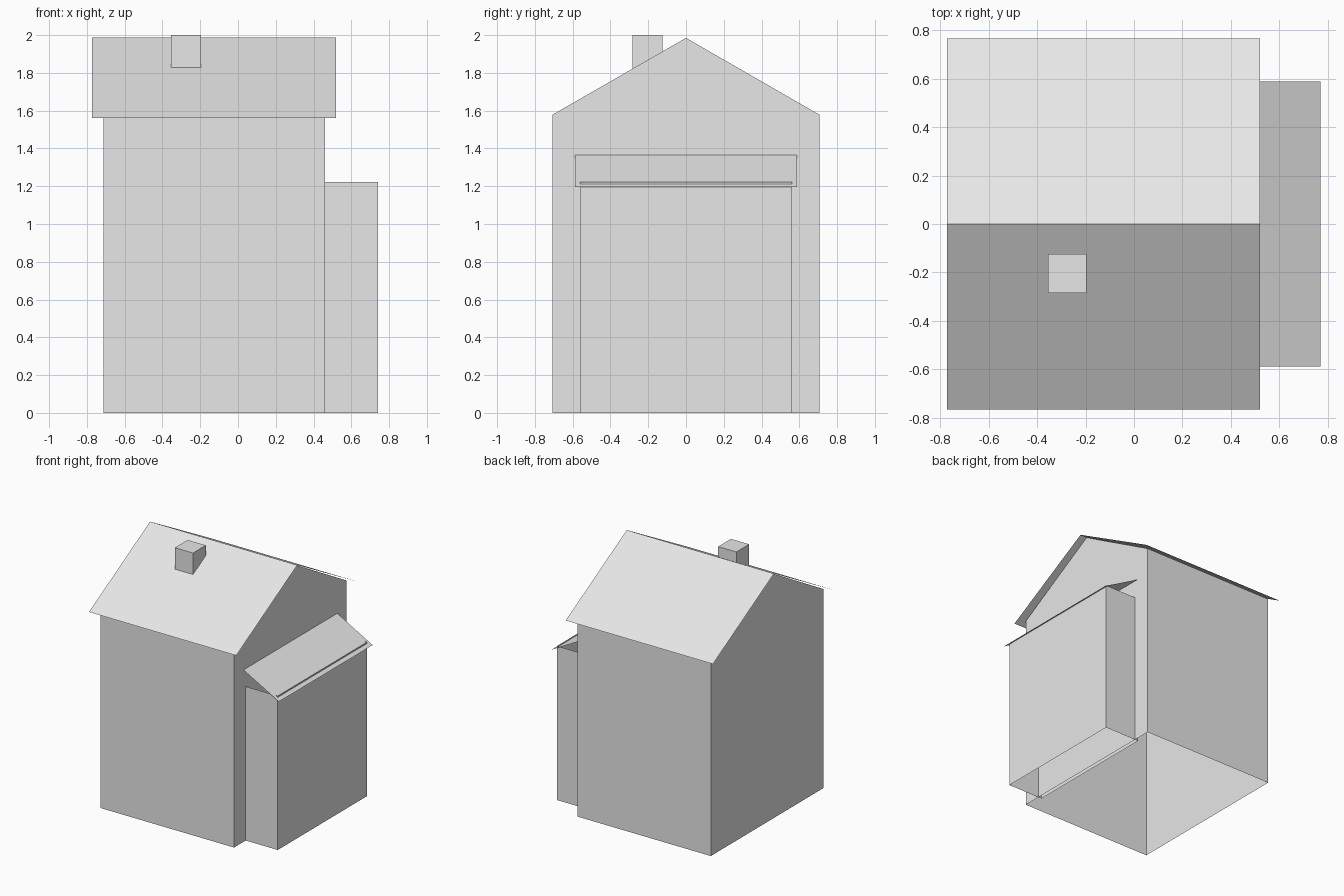
import bpy
import bmesh

# Remove the default cube
cube = bpy.data.objects.get("Cube")
if cube:
    bpy.data.objects.remove(cube, do_unlink=True)

# Single light grey paint
GREY = (0.8, 0.8, 0.8, 1.0)
paint = bpy.data.materials.new("light_grey")
paint.use_nodes = True
paint.diffuse_color = GREY
paint.node_tree.nodes["Principled BSDF"].inputs["Base Color"].default_value = GREY


def finish(name, bm):
    """Turn a bmesh into a flat shaded object."""
    mesh = bpy.data.meshes.new(name)
    bm.normal_update()
    bm.to_mesh(mesh)
    bm.free()
    mesh.materials.append(paint)
    obj = bpy.data.objects.new(name, mesh)
    bpy.context.collection.objects.link(obj)
    return obj


def walls(name, x0, x1, half_y, top, y_mid=0.0, base=0.0, peak=None, cap=False):
    """Four thin walls, open below, with optional gable peaks or a flat cap."""
    bm = bmesh.new()
    plan = [(x0, y_mid - half_y), (x1, y_mid - half_y),
            (x1, y_mid + half_y), (x0, y_mid + half_y)]
    low = [bm.verts.new((x, y, base)) for x, y in plan]
    high = [bm.verts.new((x, y, top)) for x, y in plan]
    for i in range(4):
        j = (i + 1) % 4
        face = [low[i], low[j], high[j], high[i]]
        if peak and i % 2:
            face.insert(3, bm.verts.new((plan[i][0], y_mid, peak)))
        bm.faces.new(face)
    if cap:
        bm.faces.new(high)
    return finish(name, bm)


def sheet(name, profile, axis, start, end):
    """Thin roof sheet: a (position, height) profile swept along x or y."""
    bm = bmesh.new()
    rows = []
    for s in (start, end):
        rows.append([bm.verts.new((s, p, z) if axis == "x" else (p, s, z))
                     for p, z in profile])
    for i in range(len(profile) - 1):
        bm.faces.new((rows[0][i], rows[1][i], rows[1][i + 1], rows[0][i + 1]))
    bm.normal_update()
    for f in bm.faces:
        if f.normal.z < 0:
            f.normal_flip()
    return finish(name, bm)


# Main house with gabled ends and its overhanging roof
walls("house_walls", -0.712, 0.46, 0.706, 1.579, peak=1.985)
sheet("main_roof", [(-0.765, 1.562), (0, 1.987), (0.765, 1.562)], "x", -0.772, 0.52)

# Side extension with a lean-to roof
walls("extension_walls", 0.43, 0.741, 0.56, 1.222)
sheet("extension_roof", [(0.46, 1.364), (0.77, 1.195)], "y", -0.588, 0.588)

# Chimney on the front slope
walls("chimney", -0.355, -0.196, 0.08, 2.0, y_mid=-0.204, base=1.82, cap=True)
